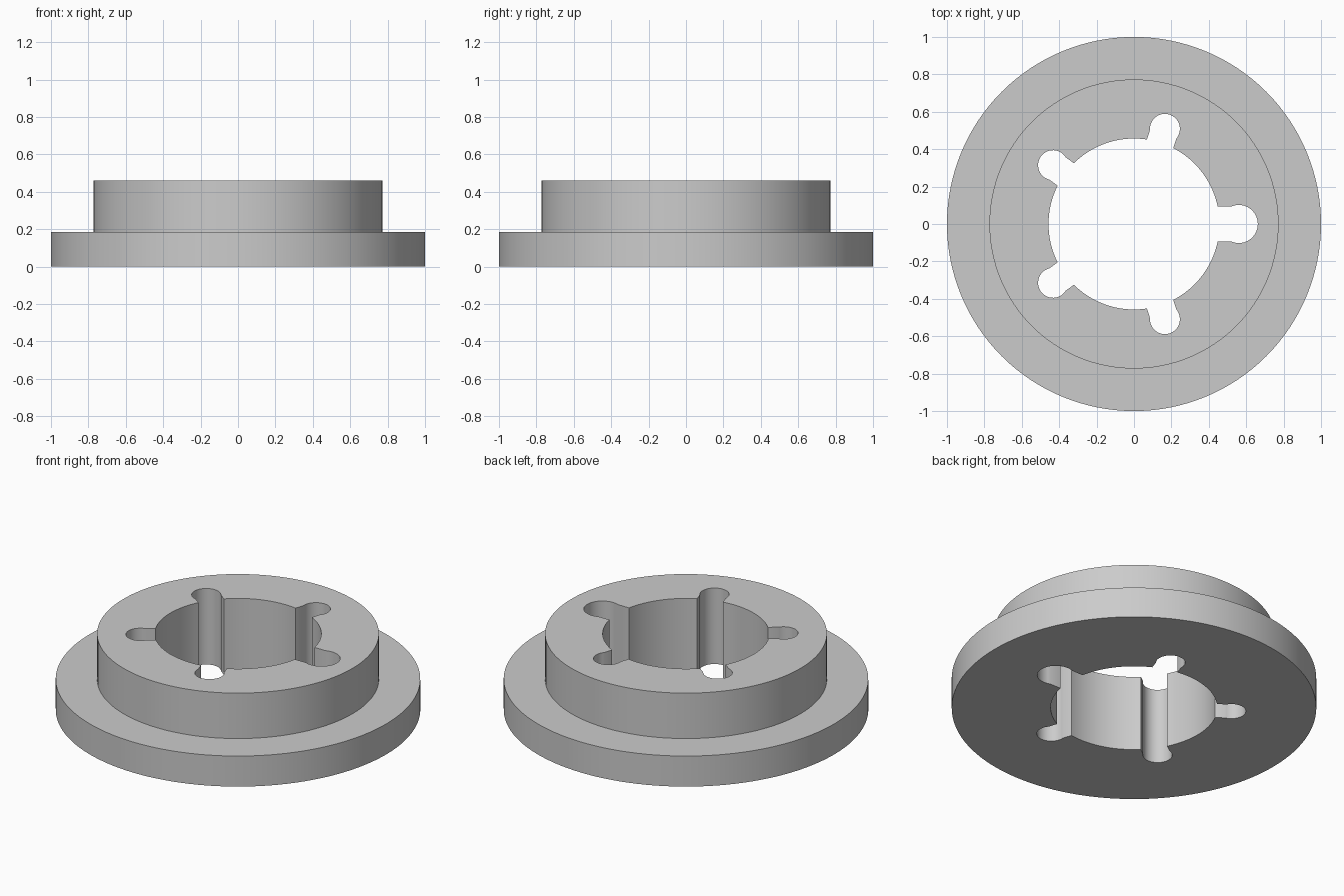
import bpy, bmesh
from math import cos, sin, pi, sqrt, atan2, asin, radians

cube = bpy.data.objects.get("Cube")
if cube:
    bpy.data.objects.remove(cube, do_unlink=True)

HEIGHT, STEP = 0.46, 0.185
BORE = 0.457
SEGMENTS = 128

grey = bpy.data.materials.new("plain grey")
grey.use_nodes = True
colour = (0.6, 0.6, 0.6, 1)
grey.diffuse_color = colour
grey.node_tree.nodes["Principled BSDF"].inputs["Base Color"].default_value = colour


def arc(radius, start, end, steps, offset=0.0):
    """Points on an arc whose centre is shifted along x."""
    angles = [start + (end - start) * i / steps for i in range(steps + 1)]
    return [(offset + radius * cos(a), radius * sin(a)) for a in angles]


def turn(points, angle):
    c, s = cos(angle), sin(angle)
    return [(x * c - y * s, x * s + y * c) for x, y in points]


def make_object(name, bm):
    bmesh.ops.recalc_face_normals(bm, faces=bm.faces)
    mesh = bpy.data.meshes.new(name)
    bm.to_mesh(mesh)
    bm.free()
    mesh.materials.append(grey)
    ob = bpy.data.objects.new(name, mesh)
    bpy.context.collection.objects.link(ob)
    return ob


# Stepped body: wide flange with a narrower raised hub
bm = bmesh.new()
profile = [(1.0, 0), (1.0, STEP), (0.773, STEP), (0.773, HEIGHT)]
rings = []
for radius, z in profile:
    rings.append([bm.verts.new((radius * cos(2 * pi * i / SEGMENTS),
                                radius * sin(2 * pi * i / SEGMENTS), z))
                  for i in range(SEGMENTS)])
for low, high in zip(rings, rings[1:]):
    for i in range(SEGMENTS):
        j = (i + 1) % SEGMENTS
        bm.faces.new((low[i], low[j], high[j], high[i]))
bm.faces.new(rings[0])
bm.faces.new(rings[-1])
body = make_object("flanged_collar", bm)

# Bore outline with five keyhole slots, the first one larger
pitch = 2 * pi / 5
slots = [(0.56, 0.102, 0.094)] + [(0.535, 0.08, 0.074)] * 4
outline = []
for k, (centre, radius, half) in enumerate(slots):
    bend = pi - asin(half / radius)
    mouth = asin(half / BORE)
    next_mouth = asin(slots[(k + 1) % 5][2] / BORE)
    slot = [(sqrt(BORE ** 2 - half ** 2), -half)]
    slot += arc(radius, -bend, bend, 28, centre)
    slot += arc(BORE, mouth, pitch - next_mouth, 20)[:-1]
    outline += turn(slot, k * pitch)

# Cut the outline through the body
bm = bmesh.new()
base = bm.faces.new([bm.verts.new((x, y, -0.1)) for x, y in outline])
wall = bmesh.ops.extrude_face_region(bm, geom=[base])
top_verts = [g for g in wall["geom"] if isinstance(g, bmesh.types.BMVert)]
bmesh.ops.translate(bm, verts=top_verts, vec=(0, 0, HEIGHT + 0.2))
cutter = make_object("bore_cutter", bm)
cutter.hide_render = True

cut = body.modifiers.new("bore", 'BOOLEAN')
cut.operation = 'DIFFERENCE'
cut.solver = 'EXACT'
cut.object = cutter
bpy.ops.object.select_all(action='DESELECT')
body.select_set(True)
bpy.context.view_layer.objects.active = body
bpy.ops.object.modifier_apply(modifier=cut.name)
bpy.data.objects.remove(cutter, do_unlink=True)

# Round walls smooth, rims and slot corners sharp
bpy.ops.object.shade_smooth_by_angle(angle=radians(25))
